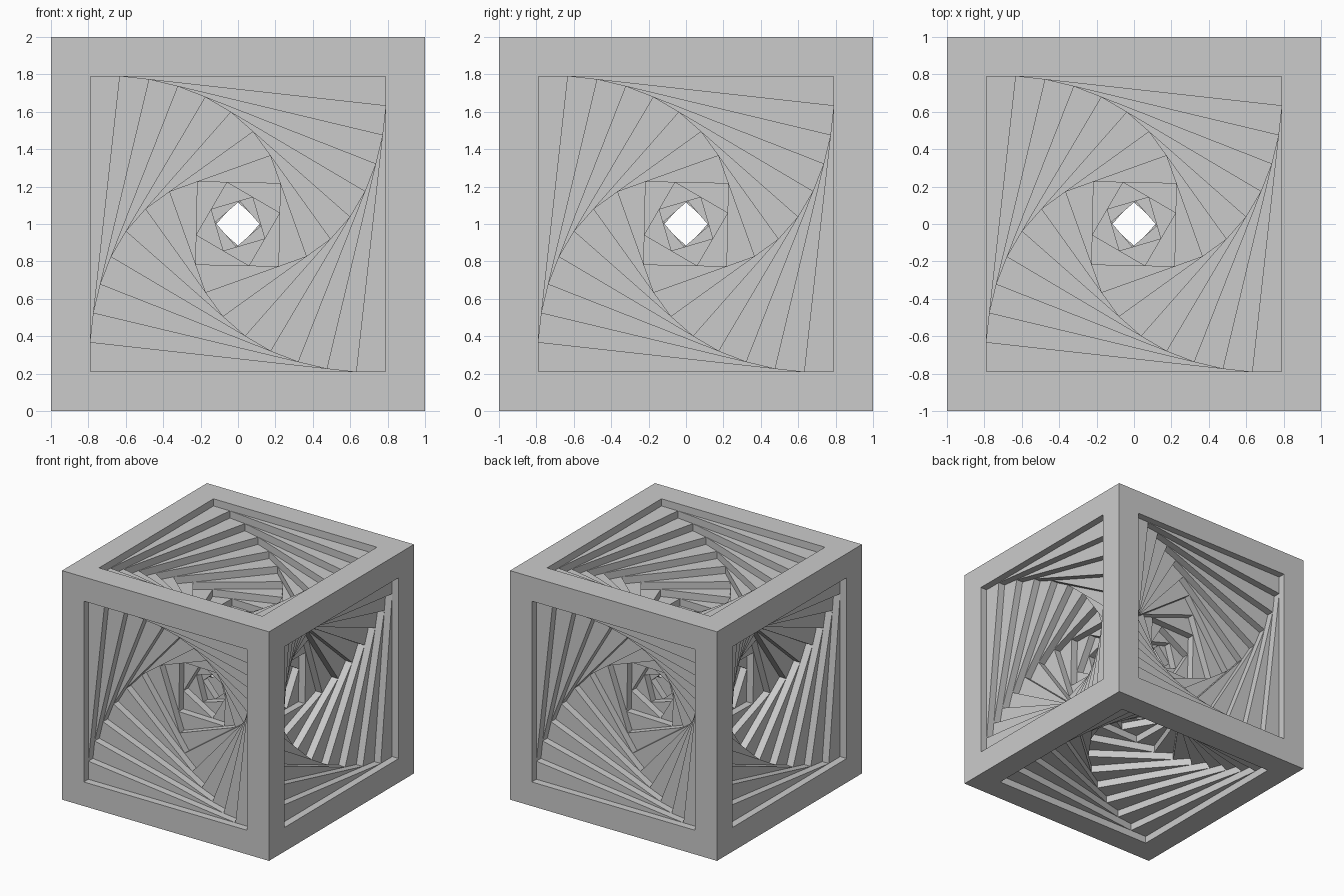
import bpy, bmesh, math
from mathutils import Matrix, Vector

if "Cube" in bpy.data.objects:
    bpy.data.objects.remove(bpy.data.objects["Cube"])

LEVELS = 12        # square steps in each face
HOLE = 0.7895      # half size of first opening
SHIFT = 0.1579     # distance each corner slides along the previous side
STEP = 0.063       # depth of one step


def next_square(sq):
    # inscribed square: every corner slides along its side
    return [p + (sq[(i + 1) % 4] - p).normalized() * SHIFT for i, p in enumerate(sq)]


def square(h):
    return [Vector((-h, h)), Vector((h, h)), Vector((h, -h)), Vector((-h, -h))]


def add_panel(bm, rot):
    def ring(sq, z):
        return [bm.verts.new(rot @ Vector((p.x, p.y, z))) for p in sq]

    # flat outer frame
    sq = square(HOLE)
    outer, top = ring(square(1), 1), ring(sq, 1)
    for i in range(4):
        j = (i + 1) % 4
        bm.faces.new((outer[j], outer[i], top[i], top[j]))

    # spiral of sunken, twisted steps
    for k in range(LEVELS):
        z = 1 - (k + 1) * STEP
        low = ring(sq, z)
        last = k == LEVELS - 1
        if not last:
            sq = next_square(sq)
            inner = ring(sq, z)
        for i in range(4):
            j = (i + 1) % 4
            mid = () if last else (inner[i],)
            bm.faces.new((top[j], top[i], low[i]) + mid + (low[j],))
            if not last:
                bm.faces.new((low[j], inner[i], inner[j]))
        if not last:
            top = inner


bm = bmesh.new()
turns = [Matrix.Rotation(math.radians(90 * n), 3, 'X') for n in range(4)]
turns += [Matrix.Rotation(math.radians(a), 3, 'Y') for a in (90, -90)]
for turn in turns:
    add_panel(bm, turn)
bmesh.ops.remove_doubles(bm, verts=bm.verts, dist=1e-4)
bmesh.ops.translate(bm, verts=bm.verts, vec=(0, 0, 1))

mesh = bpy.data.meshes.new("twisted_step_cube")
bm.to_mesh(mesh)
bm.free()
bpy.context.collection.objects.link(bpy.data.objects.new("twisted_step_cube", mesh))
